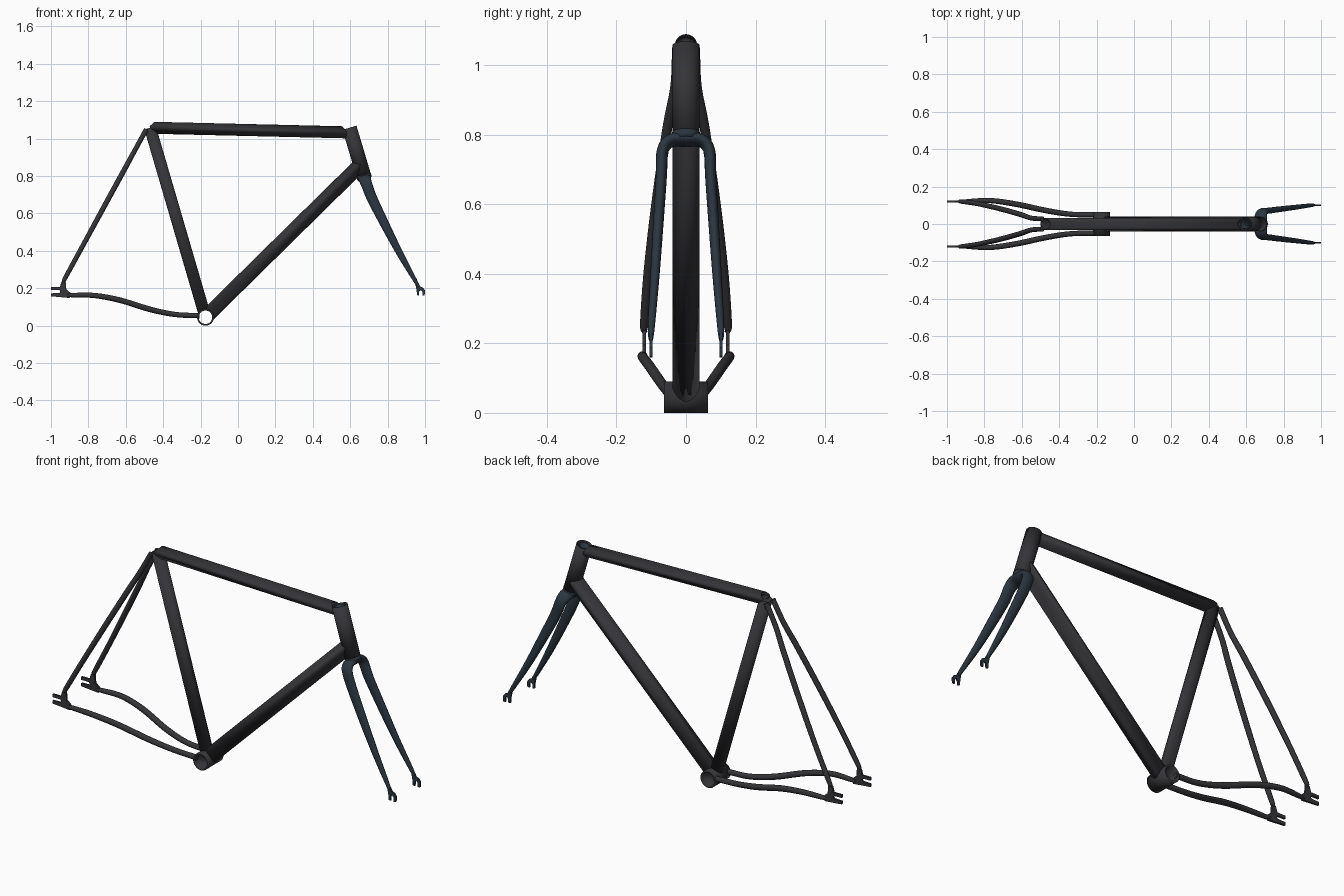
import bpy, bmesh, math
from mathutils import Vector as V

if "Cube" in bpy.data.objects:
    bpy.data.objects.remove(bpy.data.objects["Cube"])


def material(name, rgb):
    m = bpy.data.materials.new(name)
    m.diffuse_color = (*rgb, 1)
    m.use_nodes = True
    m.node_tree.nodes["Principled BSDF"].inputs["Base Color"].default_value = m.diffuse_color
    return m


DARK = material("frame_black", (0.035, 0.035, 0.040))
BLUE = material("fork_blue_black", (0.024, 0.036, 0.050))


def finish(name, bm, mat, mirror=False, wall=0):
    me = bpy.data.meshes.new(name)
    bm.to_mesh(me)
    bm.free()
    ob = bpy.data.objects.new(name, me)
    bpy.context.collection.objects.link(ob)
    me.materials.append(mat)
    if wall:
        s = ob.modifiers.new("wall", 'SOLIDIFY')
        s.thickness, s.offset = wall, -1
    if mirror:
        ob.modifiers.new("mirror", 'MIRROR').use_axis = (False, True, False)
    bpy.ops.object.select_all(action='DESELECT')
    ob.select_set(True)
    bpy.context.view_layer.objects.active = ob
    bpy.ops.object.shade_smooth_by_angle(angle=math.radians(35))
    return ob


def skin(bm, rings):
    vs = [[bm.verts.new(p) for p in r] for r in rings]
    n = len(vs[0])
    for a, b in zip(vs, vs[1:]):
        for j in range(n):
            k = (j + 1) % n
            bm.faces.new((a[j], a[k], b[k], b[j]))
    return vs


def cope(p, d, axis):
    """Slide p along d until it touches the cylinder (point, direction, radius)."""
    q, e, r = axis
    w = p - q
    w -= e * w.dot(e)
    f = d - e * d.dot(e)
    a, b, c = f.dot(f), w.dot(f), w.dot(w) - r * r
    return p + d * ((-b + math.sqrt(max(0, b * b - a * c))) / a)


def tube(name, a, b, r, mat=DARK, wall=0.006, cope_a=None, cope_b=None, n=32):
    a, b = V(a), V(b)
    t = (b - a).normalized()
    u = t.orthogonal().normalized()
    v = t.cross(u)
    offs = [(u * math.cos(i * math.tau / n) + v * math.sin(i * math.tau / n)) * r for i in range(n)]
    ra = [cope(a + o, t, cope_a) if cope_a else a + o for o in offs]
    rb = [cope(b + o, -t, cope_b) if cope_b else b + o for o in offs]
    bm = bmesh.new()
    skin(bm, [ra, rb])
    return finish(name, bm, mat, wall=wall)


def sweep(name, pts, ref, mat, cap_start=True, n=16, sub=6):
    """Smooth mirrored sweep; each point is x, y, z, radius along ref, radius across."""
    P = [V(p) for p in pts]
    P = [2 * P[0] - P[1]] + P + [2 * P[-1] - P[-2]]
    path = []
    for i in range(1, len(P) - 2):
        p0, p1, p2, p3 = P[i - 1:i + 3]
        for s in range(sub):
            t = s / sub
            path.append(0.5 * (2 * p1 + (p2 - p0) * t + (2 * p0 - 5 * p1 + 4 * p2 - p3) * t * t
                               + (3 * p1 - p0 - 3 * p2 + p3) * t ** 3))
    path.append(P[-2])
    rings = []
    for i, p in enumerate(path):
        d = path[min(i + 1, len(path) - 1)] - path[max(i - 1, 0)]
        t = V(d[:3]).normalized()
        if i == 0 and not cap_start:
            t = V((0, 1, 0))
        u = (V(ref) - t * t.dot(V(ref))).normalized()
        v = t.cross(u)
        rings.append([V(p[:3]) + u * p[3] * math.cos(k * math.tau / n) + v * p[4] * math.sin(k * math.tau / n)
                      for k in range(n)])
    bm = bmesh.new()
    vs = skin(bm, rings)
    if cap_start:
        bm.faces.new(vs[0][::-1])
    bm.faces.new(vs[-1])
    return finish(name, bm, mat, mirror=True)


def plate(name, outline, y, thick, mat):
    bm = bmesh.new()
    f = bm.faces.new([bm.verts.new((x, y - thick / 2, z)) for x, z in outline])
    ext = bmesh.ops.extrude_face_region(bm, geom=[f])["geom"]
    bmesh.ops.translate(bm, vec=(0, thick, 0), verts=[g for g in ext if isinstance(g, bmesh.types.BMVert)])
    bmesh.ops.recalc_face_normals(bm, faces=bm.faces)
    return finish(name, bm, mat, mirror=True)


# Key frame points
BB = V((-0.174, 0, 0.045))
SEAT = V((-0.470, 0, 1.058))
HEAD_T, HEAD_B = V((0.596, 0, 1.058)), V((0.671, 0, 0.807))
down = (HEAD_B - HEAD_T).normalized()
bb_axis = (BB, V((0, 1, 0)), 0.041)
seat_axis = (SEAT, (SEAT - BB).normalized(), 0.030)
head_axis = (HEAD_T, down, 0.037)

# Main triangle
tube("bottom_bracket", BB - V((0, 0.063, 0)), BB + V((0, 0.063, 0)), 0.045, wall=0.009, n=40)
tube("seat_tube", BB, SEAT, 0.032, cope_a=bb_axis)
tube("head_tube", HEAD_T, HEAD_B, 0.039)
tube("top_tube", (-0.46, 0, 1.058), (0.60, 0, 1.033), 0.032, cope_a=seat_axis, cope_b=head_axis)
tube("down_tube", BB, (0.662, 0, 0.868), 0.039, cope_a=bb_axis, cope_b=head_axis)

# Rear stays
sweep("seat_stays", [(-0.490, 0.027, 1.050, 0.013, 0.013), (-0.550, 0.032, 0.940, 0.013, 0.013),
                     (-0.610, 0.052, 0.830, 0.014, 0.014), (-0.715, 0.081, 0.638, 0.014, 0.014),
                     (-0.830, 0.107, 0.427, 0.013, 0.013), (-0.920, 0.120, 0.262, 0.012, 0.012),
                     (-0.935, 0.120, 0.232, 0.007, 0.007)], (0, 1, 0), DARK)
sweep("chain_stays", [(-0.205, 0.049, 0.053, 0.014, 0.014), (-0.337, 0.052, 0.060, 0.014, 0.014),
                      (-0.470, 0.072, 0.087, 0.015, 0.015), (-0.630, 0.106, 0.136, 0.015, 0.015),
                      (-0.765, 0.125, 0.161, 0.014, 0.014), (-0.880, 0.122, 0.163, 0.012, 0.012),
                      (-0.915, 0.120, 0.162, 0.007, 0.007)], (0, 1, 0), DARK)

# Rear dropouts with a slot open to the back
plate("rear_dropouts", [(-1.0, 0.157), (-0.900, 0.148), (-0.892, 0.172), (-0.918, 0.195), (-0.922, 0.245),
                        (-0.944, 0.235), (-0.952, 0.207), (-1.0, 0.207), (-1.0, 0.191), (-0.955, 0.190),
                        (-0.950, 0.182), (-0.955, 0.174), (-1.0, 0.173)], 0.120, 0.010, DARK)

# Fork
tube("fork_steerer", HEAD_T + down * 0.004, HEAD_B + down * 0.02, 0.029, BLUE)
tube("crown_race", HEAD_B, HEAD_B + down * 0.022, 0.040, BLUE, wall=0.014)
sweep("fork_blades", [(0.677, 0.000, 0.785, 0.036, 0.018), (0.678, 0.042, 0.784, 0.034, 0.018),
                      (0.688, 0.067, 0.755, 0.030, 0.017), (0.717, 0.071, 0.680, 0.028, 0.016),
                      (0.786, 0.080, 0.540, 0.024, 0.015), (0.866, 0.090, 0.385, 0.018, 0.013),
                      (0.945, 0.100, 0.245, 0.011, 0.010), (0.965, 0.101, 0.210, 0.007, 0.006)],
      (0.958, 0, 0.286), BLUE, cap_start=False, n=20)

# Front dropouts with a slot open below
plate("front_dropouts", [(0.948, 0.225), (0.955, 0.190), (0.957, 0.163), (0.968, 0.160), (0.969, 0.183),
                         (0.978, 0.190), (0.986, 0.183), (0.986, 0.160), (0.998, 0.162), (1.0, 0.188),
                         (0.990, 0.203), (0.974, 0.210), (0.964, 0.230)], 0.101, 0.009, BLUE)
